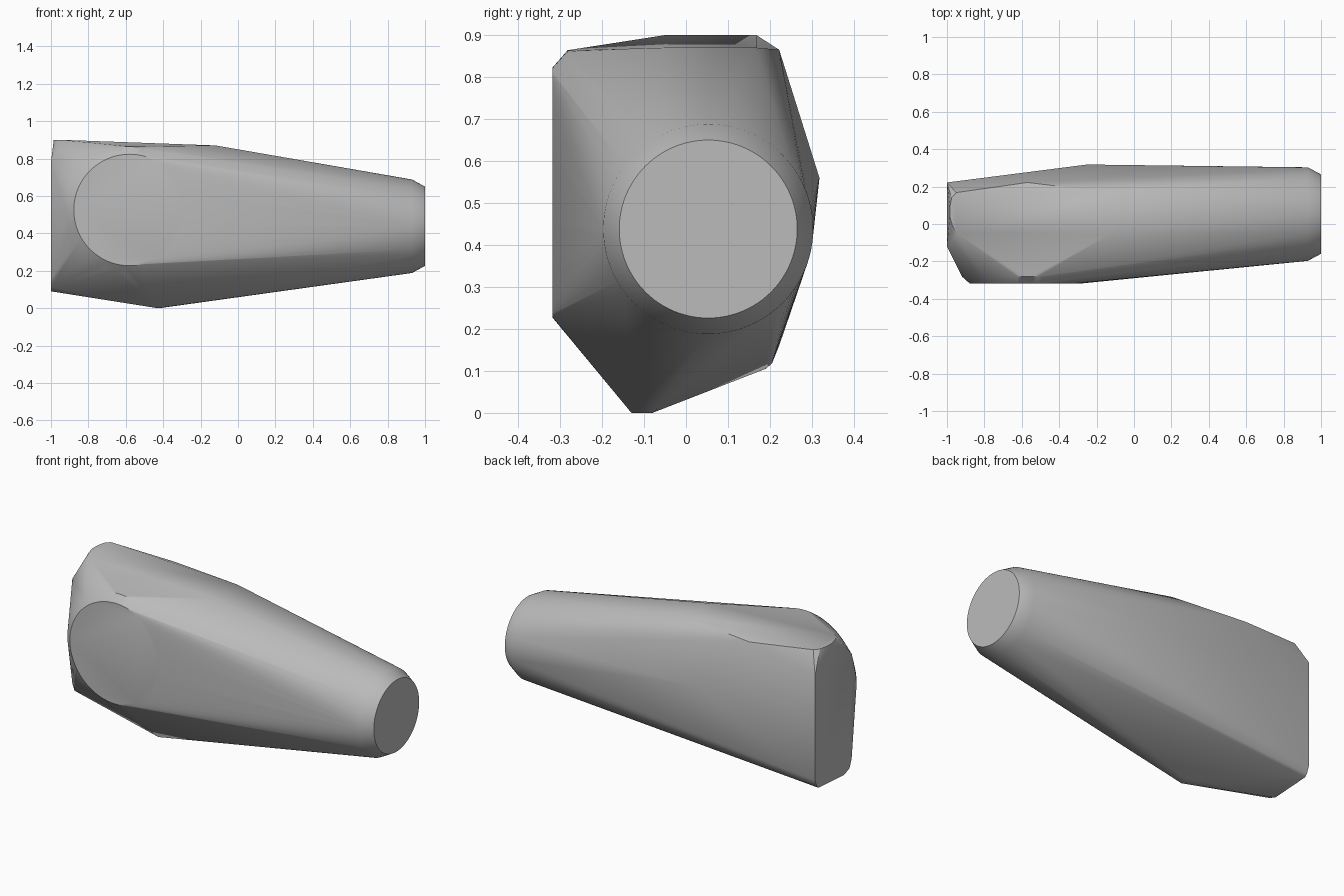
import bpy, bmesh, math
from mathutils import Vector

if "Cube" in bpy.data.objects:
    bpy.data.objects.remove(bpy.data.objects["Cube"], do_unlink=True)

SEGMENTS = 96


def ring(axis, centre, radius):
    """Circle of points facing along x or y."""
    pts = []
    for i in range(SEGMENTS):
        a = 2 * math.pi * i / SEGMENTS
        u, v = radius * math.cos(a), radius * math.sin(a)
        offset = (0, u, v) if axis == "x" else (u, 0, v)
        pts.append(Vector(centre) + Vector(offset))
    return pts


# Chamfered round tip on the narrow end
points = ring("x", (1, 0.053, 0.438), 0.212)
points += ring("x", (0.93, 0.053, 0.438), 0.25)

# Chamfered round boss on the front of the wide end
points += ring("y", (-0.58, -0.318, 0.525), 0.298)
points += ring("y", (-0.58, -0.282, 0.525), 0.339)

# Top flat with a rounded outer end
points += [(-0.12, -0.05, 0.87), (-0.12, 0.168, 0.87), (-0.57, 0.222, 0.865),
           (-0.95, 0.168, 0.9), (-0.975, 0.14, 0.9), (-0.985, 0.09, 0.9),
           (-0.985, 0.04, 0.9), (-0.97, -0.01, 0.9), (-0.945, -0.05, 0.9)]

# Flat outer end wall
points += [(-1, -0.12, 0.78), (-1, -0.12, 0.16), (-1, -0.1, 0.11),
           (-1, -0.05, 0.09), (-1, 0.19, 0.105), (-1, 0.205, 0.118),
           (-1, 0.222, 0.16), (-1, 0.222, 0.78)]

# Back ridge and lower keel
points += [(-0.25, 0.318, 0.56), (-0.43, -0.13, 0), (-0.42, -0.08, 0)]

# Wrap the sections in one tight skin
bm = bmesh.new()
for p in points:
    bm.verts.new(p)
hull = bmesh.ops.convex_hull(bm, input=bm.verts)
loose = {g for g in hull["geom_interior"] + hull["geom_unused"]
         if isinstance(g, bmesh.types.BMVert)}
bmesh.ops.delete(bm, geom=list(loose), context="VERTS")
bmesh.ops.dissolve_limit(bm, angle_limit=math.radians(0.3),
                         verts=bm.verts, edges=bm.edges)
bmesh.ops.recalc_face_normals(bm, faces=bm.faces)

mesh = bpy.data.meshes.new("tapered_arm")
bm.to_mesh(mesh)
bm.free()
arm = bpy.data.objects.new("tapered_arm", mesh)
bpy.context.collection.objects.link(arm)

# Plain grey finish
grey = bpy.data.materials.new("plain_grey")
grey.use_nodes = True
colour = (0.5, 0.5, 0.5, 1)
grey.diffuse_color = colour
grey.node_tree.nodes["Principled BSDF"].inputs["Base Color"].default_value = colour
mesh.materials.append(grey)

# Smooth shading that keeps the hard edges
bpy.ops.object.select_all(action="DESELECT")
arm.select_set(True)
bpy.context.view_layer.objects.active = arm
bpy.ops.object.shade_smooth_by_angle(angle=math.radians(30))
